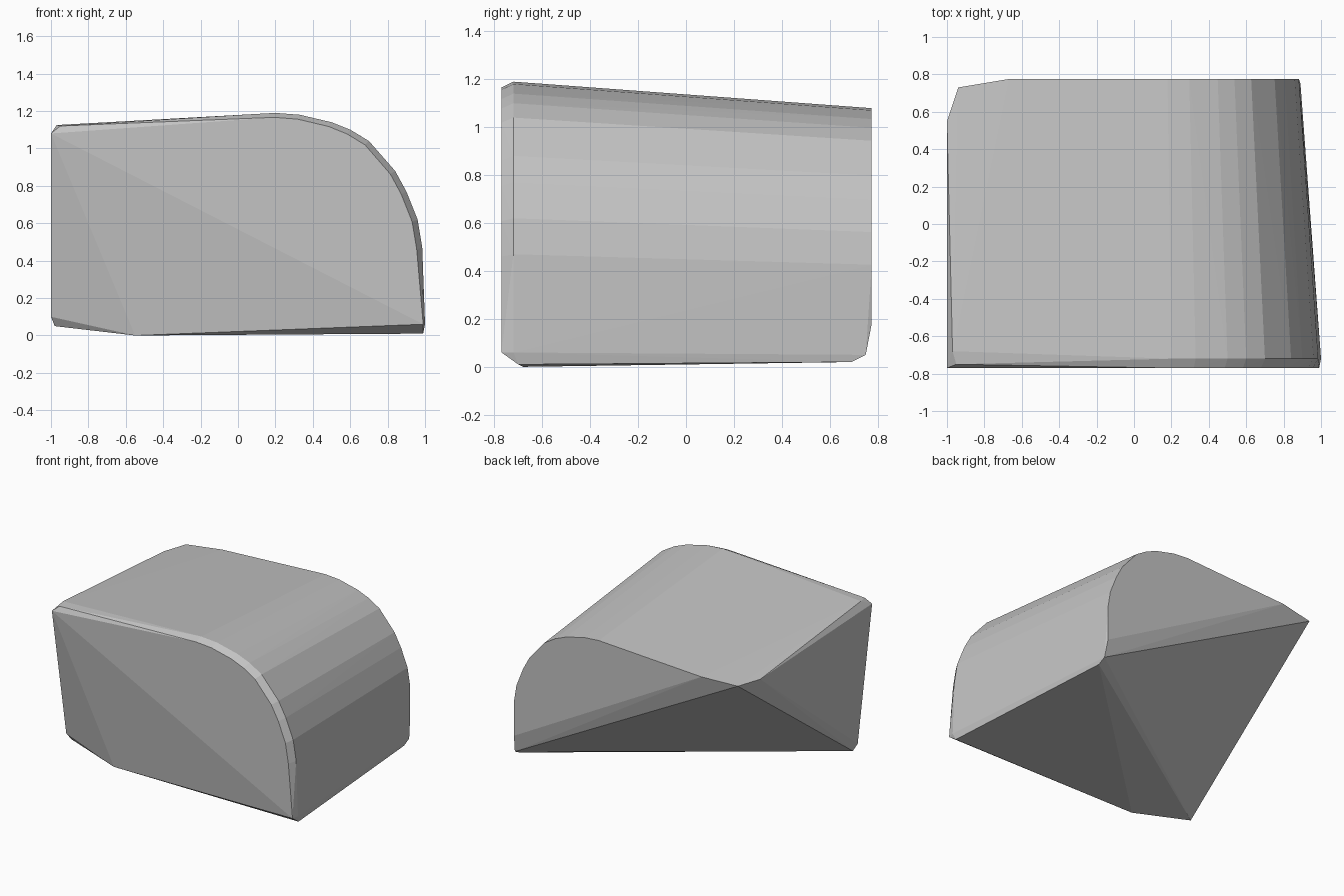
import bpy
import bmesh

cube = bpy.data.objects.get("Cube")
if cube:
    bpy.data.objects.remove(cube, do_unlink=True)

# Plain grey material
grey = bpy.data.materials.new("plain grey")
grey.use_nodes = True
colour = (0.55, 0.55, 0.55, 1)
grey.diffuse_color = colour
grey.node_tree.nodes["Principled BSDF"].inputs["Base Color"].default_value = colour

# Rounded shoulder profile (x, z) near the front
shoulder = [(0.2, 1.19), (0.33, 1.18), (0.5, 1.14), (0.6, 1.1), (0.7, 1.04),
            (0.84, 0.88), (0.9, 0.77), (0.96, 0.62), (0.985, 0.47)]

points = []
for x, z in shoulder:
    points.append((x, -0.72, z))                        # full outline
    points.append((x * 0.97, -0.77, z * 0.98))          # chamfered front rim
    points.append((x * 0.895, 0.775, z * 0.907))        # tapered back end

# Lower ends of the rounded side
points += [(0.99, -0.77, 0.06), (1.0, -0.72, 0.06), (0.99, -0.7, 0.01),
           (0.88, 0.775, 0.18), (0.89, 0.75, 0.05), (0.89, 0.69, 0.02)]

# Upper edge of the flat side, front to back
points += [(-1, -0.77, 1.08), (-0.95, -0.75, 1.12), (-0.97, -0.68, 1.125),
           (-1, 0.55, 1.02), (-0.94, 0.73, 1.02), (-0.67, 0.775, 1.035)]

# Underside corners; the far back corner is left cut away
points += [(-0.55, -0.68, 0), (-0.98, -0.57, 0.05), (-1, -0.6, 0.1)]

# Wrap the points in one faceted convex skin
bm = bmesh.new()
for p in points:
    bm.verts.new(p)
hull = bmesh.ops.convex_hull(bm, input=bm.verts[:])
loose = [v for v in bm.verts if not v.link_faces]
bmesh.ops.delete(bm, geom=loose, context='VERTS')
bmesh.ops.recalc_face_normals(bm, faces=bm.faces[:])

mesh = bpy.data.meshes.new("faceted_block")
bm.to_mesh(mesh)
bm.free()
mesh.materials.append(grey)
block = bpy.data.objects.new("faceted_block", mesh)
bpy.context.collection.objects.link(block)
